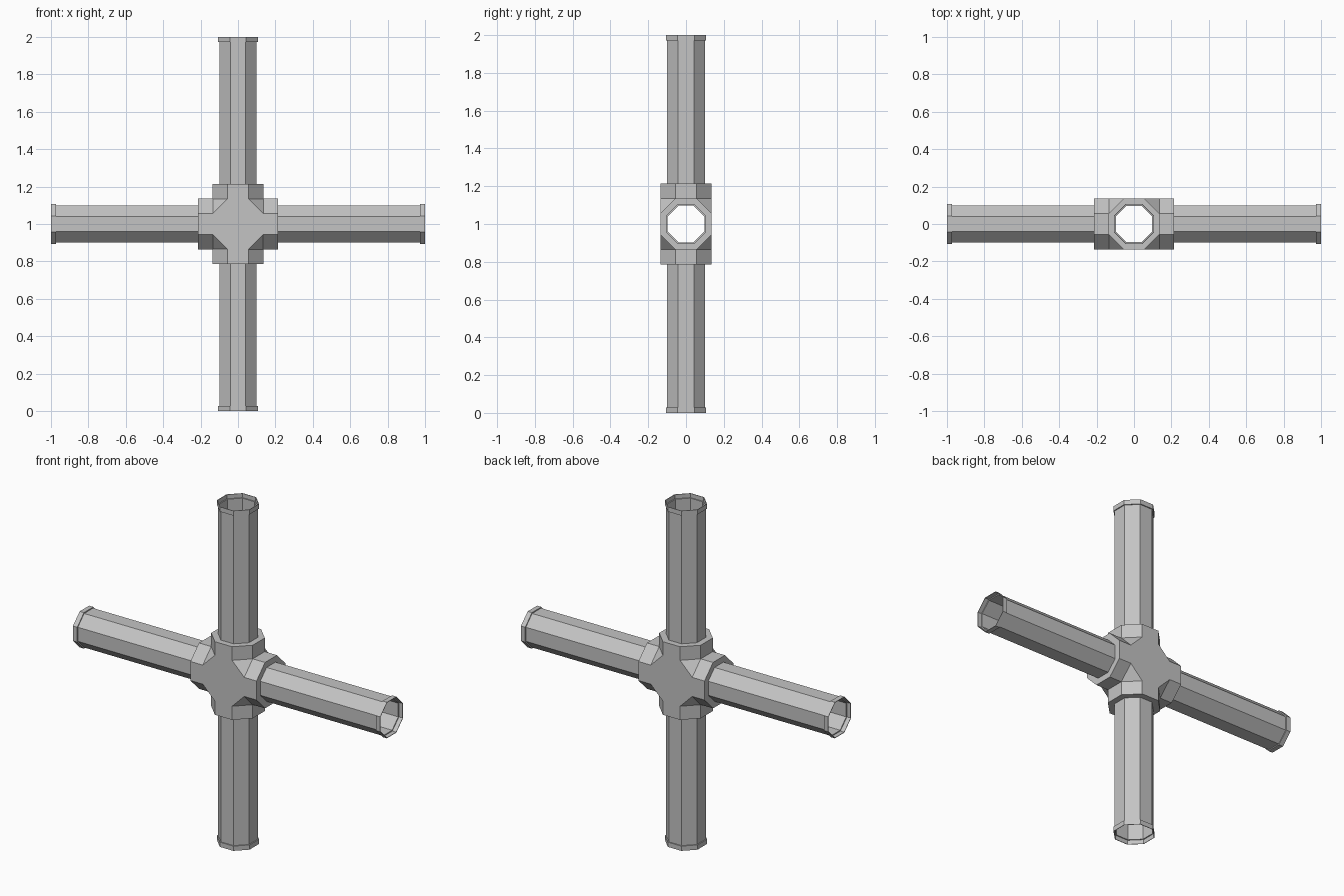
import bpy, bmesh, math
from mathutils import Matrix, Vector
from itertools import permutations, product

if "Cube" in bpy.data.objects:
    bpy.data.objects.remove(bpy.data.objects["Cube"])

CENTRE = Vector((0, 0, 1))
HALF, CORNER, COLLAR_END = 0.135, 0.056, 0.215   # hub sizes
PIPE, BORE, RIM = 0.10, 0.097, 0.106             # apothems of the octagons

grey = bpy.data.materials.new("Steel grey")
grey.use_nodes = True
colour = (0.55, 0.55, 0.55, 1)
grey.diffuse_color = colour
grey.node_tree.nodes["Principled BSDF"].inputs["Base Color"].default_value = colour


def finish(name, bm, turn=Matrix()):
    bmesh.ops.recalc_face_normals(bm, faces=bm.faces[:])
    mesh = bpy.data.meshes.new(name)
    bm.to_mesh(mesh)
    bm.free()
    mesh.transform(Matrix.Translation(CENTRE) @ turn)
    mesh.materials.append(grey)
    obj = bpy.data.objects.new(name, mesh)
    bpy.context.collection.objects.link(obj)
    return obj


def octagon(bm, apothem, z):
    r = apothem / math.cos(math.pi / 8)
    angles = [(k + 0.5) * math.pi / 4 for k in range(8)]
    return [bm.verts.new((r * math.cos(a), r * math.sin(a), z)) for a in angles]


def bridge(bm, a, b):
    for k in range(8):
        n = (k + 1) % 8
        bm.faces.new((a[k], a[n], b[n], b[k]))


# Hub: truncated cube whose side, top and bottom octagons extend into collars
bm = bmesh.new()
for point in set(permutations((HALF, HALF, CORNER))):
    for s in product((-1, 1), repeat=3):
        bm.verts.new([p * q for p, q in zip(point, s)])
bmesh.ops.convex_hull(bm, input=bm.verts[:])
bmesh.ops.dissolve_limit(bm, angle_limit=0.02, verts=bm.verts[:], edges=bm.edges[:])
bm.normal_update()
ends = [f for f in bm.faces if max(abs(f.normal.x), abs(f.normal.z)) > 0.99]
for face in ends:
    offset = face.normal * (COLLAR_END - HALF)
    new = bmesh.ops.extrude_discrete_faces(bm, faces=[face])["faces"][0]
    bmesh.ops.translate(bm, vec=offset, verts=new.verts[:])
bmesh.ops.dissolve_limit(bm, angle_limit=0.02, verts=bm.verts[:], edges=bm.edges[:])
hub = finish("hub", bm)

# Bores through the hub, so both pipe runs stay open
for name, angle in (("vertical_bore_cutter", 0), ("side_bore_cutter", math.pi / 2)):
    bm = bmesh.new()
    low, high = octagon(bm, BORE, -0.4), octagon(bm, BORE, 0.4)
    bridge(bm, low, high)
    bm.faces.new(low)
    bm.faces.new(high)
    cutter = finish(name, bm, Matrix.Rotation(angle, 4, "Y"))
    cutter.hide_render = True
    cutter.hide_viewport = True
    cutter.display_type = "WIRE"
    cut = hub.modifiers.new(name, "BOOLEAN")
    cut.operation = "DIFFERENCE"
    cut.solver = "EXACT"
    cut.object = cutter

# Four thin octagonal pipes, each with a stepped rim at its open end
lip = 0.972
profile = [(PIPE, 0.205), (PIPE, lip), (RIM, lip), (RIM, 1),
           (RIM - 0.003, 1), (RIM - 0.003, lip + 0.003), (BORE, lip + 0.003), (BORE, 0.205)]
for k, name in enumerate(("top_pipe", "left_pipe", "bottom_pipe", "right_pipe")):
    bm = bmesh.new()
    rings = [octagon(bm, r, z) for r, z in profile]
    for a, b in zip(rings, rings[1:] + rings[:1]):
        bridge(bm, a, b)
    finish(name, bm, Matrix.Rotation(k * math.pi / 2, 4, "Y"))
